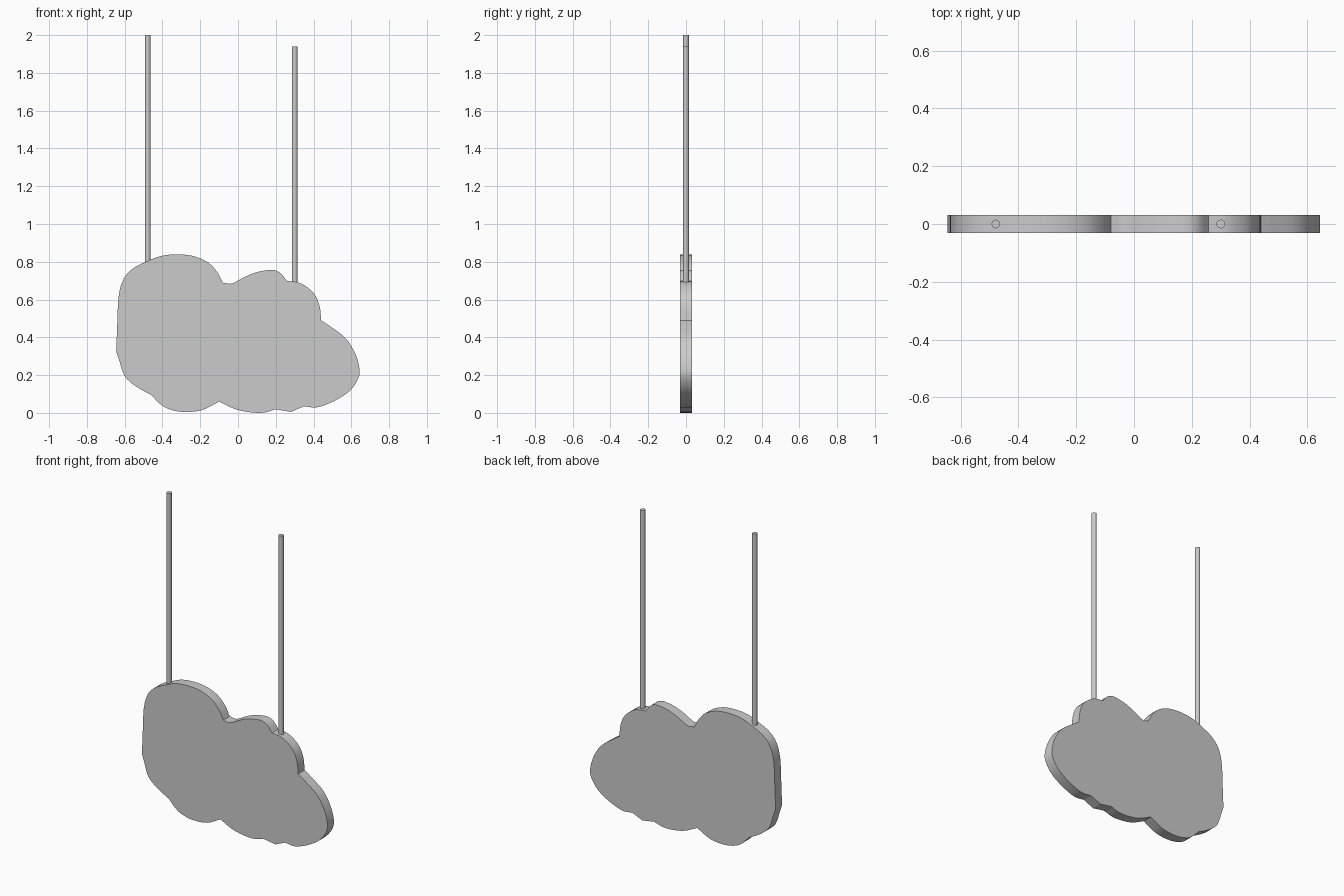
import bpy
import bmesh
from mathutils import Vector

default_cube = bpy.data.objects.get("Cube")
if default_cube:
    bpy.data.objects.remove(default_cube, do_unlink=True)


def make_material(name, value):
    material = bpy.data.materials.new(name)
    material.use_nodes = True
    colour = (value, value, value, 1)
    material.diffuse_color = colour
    material.node_tree.nodes["Principled BSDF"].inputs["Base Color"].default_value = colour
    return material


grey = make_material("light grey", 0.6)

# Cloud outline in thousandths: each lobe is smooth, lobes meet at sharp corners
LOBES = [
    [(-645, 330), (-640, 450), (-632, 620), (-605, 715), (-555, 770), (-480, 808),
     (-410, 835), (-330, 844), (-240, 836), (-160, 802), (-110, 750), (-80, 694)],
    [(-80, 694), (-32, 690), (30, 722), (100, 750), (180, 762), (225, 745), (258, 704)],
    [(258, 704), (330, 692), (400, 640), (432, 570), (440, 495)],
    [(440, 495), (490, 462), (570, 400), (620, 320), (643, 240), (636, 185),
     (590, 120), (510, 68), (420, 35), (350, 40)],
    [(350, 40), (280, 10)],
    [(280, 10), (200, 24)],
    [(200, 24), (120, 5), (0, 20), (-100, 65)],
    [(-100, 65), (-190, 20), (-280, 10), (-350, 20), (-405, 46), (-460, 100)],
    [(-460, 100), (-540, 145), (-600, 200), (-628, 280), (-645, 330)],
]
HALF_DEPTH = 0.032
STEPS = 4


def smooth_run(lobe):
    """Sample a smooth curve through a lobe, leaving out its last point."""
    points = [Vector(p) / 1000 for p in lobe]
    points = [2 * points[0] - points[1]] + points + [2 * points[-1] - points[-2]]
    samples = []
    for a, b, c, d in zip(points, points[1:], points[2:], points[3:]):
        for step in range(STEPS):
            t = step / STEPS
            samples.append(b + (c - a) * t / 2
                           + (a - 2.5 * b + 2 * c - d / 2) * t ** 2
                           + (1.5 * (b - c) + (d - a) / 2) * t ** 3)
    return samples


# Cloud panel: the outline extruded from front to back
outline = [point for lobe in LOBES for point in smooth_run(lobe)]
lowest = min(point.y for point in outline)
bm = bmesh.new()
front = bm.faces.new([bm.verts.new((p.x, -HALF_DEPTH, p.y - lowest)) for p in outline])
extruded = bmesh.ops.extrude_face_region(bm, geom=[front], use_keep_orig=True)
back_verts = [item for item in extruded["geom"] if isinstance(item, bmesh.types.BMVert)]
bmesh.ops.translate(bm, verts=back_verts, vec=(0, 2 * HALF_DEPTH, 0))
bmesh.ops.recalc_face_normals(bm, faces=bm.faces)
mesh = bpy.data.meshes.new("cloud_panel")
bm.to_mesh(mesh)
bm.free()
mesh.materials.append(grey)
cloud = bpy.data.objects.new("cloud_panel", mesh)
bpy.context.collection.objects.link(cloud)


def shade(obj):
    bpy.ops.object.select_all(action="DESELECT")
    obj.select_set(True)
    bpy.context.view_layer.objects.active = obj
    bpy.ops.object.shade_smooth_by_angle()


shade(cloud)


# Hanging rods, set slightly into the top edge of the cloud
def hanging_rod(name, x, bottom, top):
    bpy.ops.mesh.primitive_cylinder_add(vertices=24, radius=0.015, depth=top - bottom,
                                        location=(x, 0, (bottom + top) / 2))
    rod = bpy.context.object
    rod.name = name
    rod.data.materials.append(grey)
    shade(rod)


hanging_rod("right_rod", -0.478, 0.79, 2)
hanging_rod("left_rod", 0.3, 0.68, 1.94)
